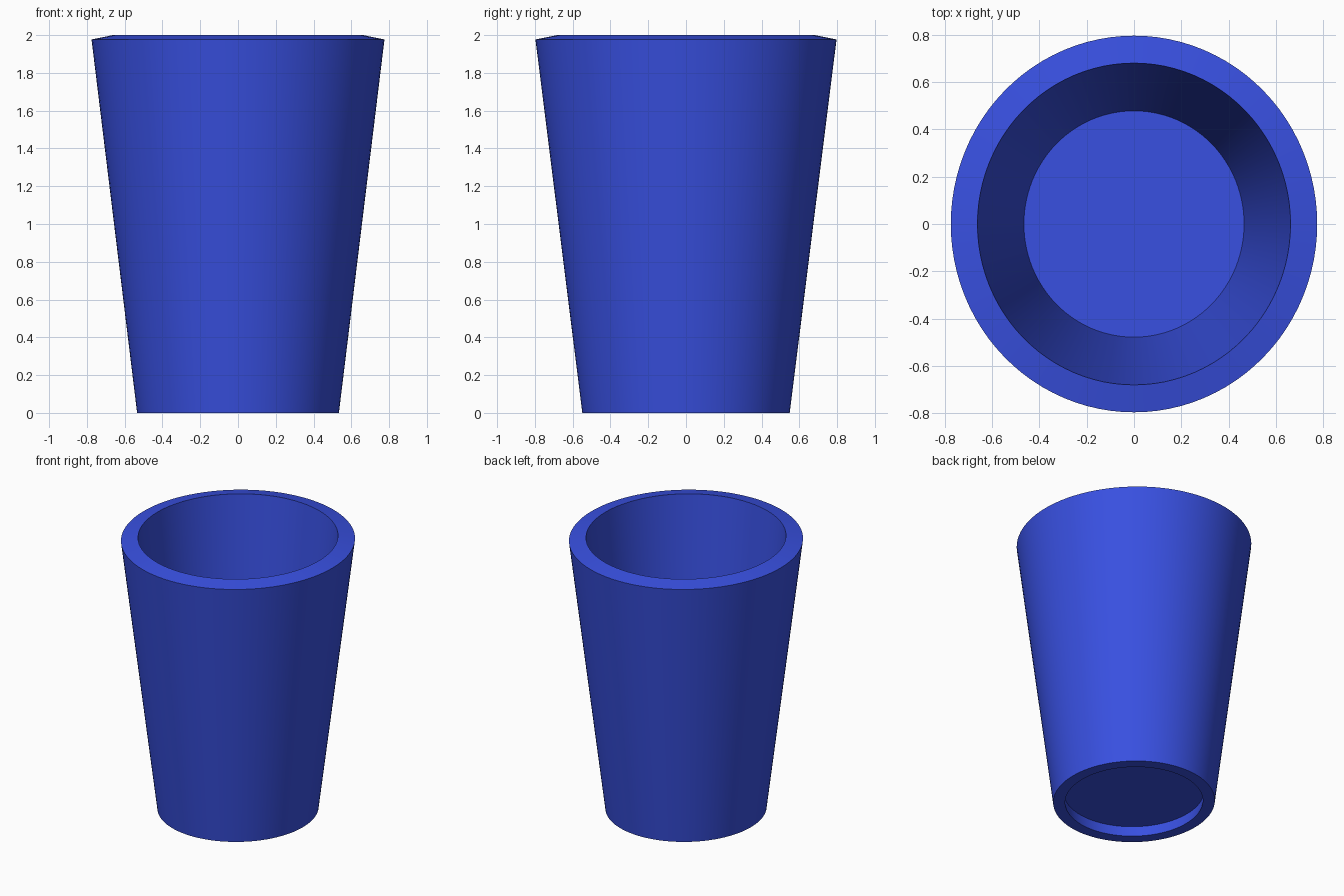
import bpy, bmesh
from math import sin, cos, pi, radians

if "Cube" in bpy.data.objects:
    bpy.data.objects.remove(bpy.data.objects["Cube"])

SIDES = 96
SQUASH = 0.973  # cup is slightly narrower in x than in y

# Radius / height profile: inside floor, inner wall, sloped rim,
# outer wall, foot ring, underside recess
PROFILE = [(0.479, 0.095), (0.681, 2.0), (0.797, 1.977),
           (0.549, 0.0), (0.468, 0.0), (0.477, 0.078)]


def lathe(name, profile):
    bm = bmesh.new()
    rings = [[bm.verts.new((r * SQUASH * cos(2 * pi * i / SIDES),
                            r * sin(2 * pi * i / SIDES), z))
              for i in range(SIDES)] for r, z in profile]
    for a, b in zip(rings, rings[1:]):
        for i in range(SIDES):
            j = (i + 1) % SIDES
            bm.faces.new((a[i], a[j], b[j], b[i]))
    # Floor inside and underside
    bm.faces.new(rings[0])
    bm.faces.new(rings[-1])
    bmesh.ops.recalc_face_normals(bm, faces=bm.faces)
    mesh = bpy.data.meshes.new(name)
    bm.to_mesh(mesh)
    bm.free()
    obj = bpy.data.objects.new(name, mesh)
    bpy.context.collection.objects.link(obj)
    return obj


# Tapered cup
cup = lathe("cup", PROFILE)
blue = bpy.data.materials.new("blue")
blue.diffuse_color = (0.04, 0.08, 0.75, 1)
blue.use_nodes = True
blue.node_tree.nodes["Principled BSDF"].inputs["Base Color"].default_value = blue.diffuse_color
cup.data.materials.append(blue)

bpy.context.view_layer.objects.active = cup
cup.select_set(True)
bpy.ops.object.shade_smooth_by_angle(angle=radians(30))
